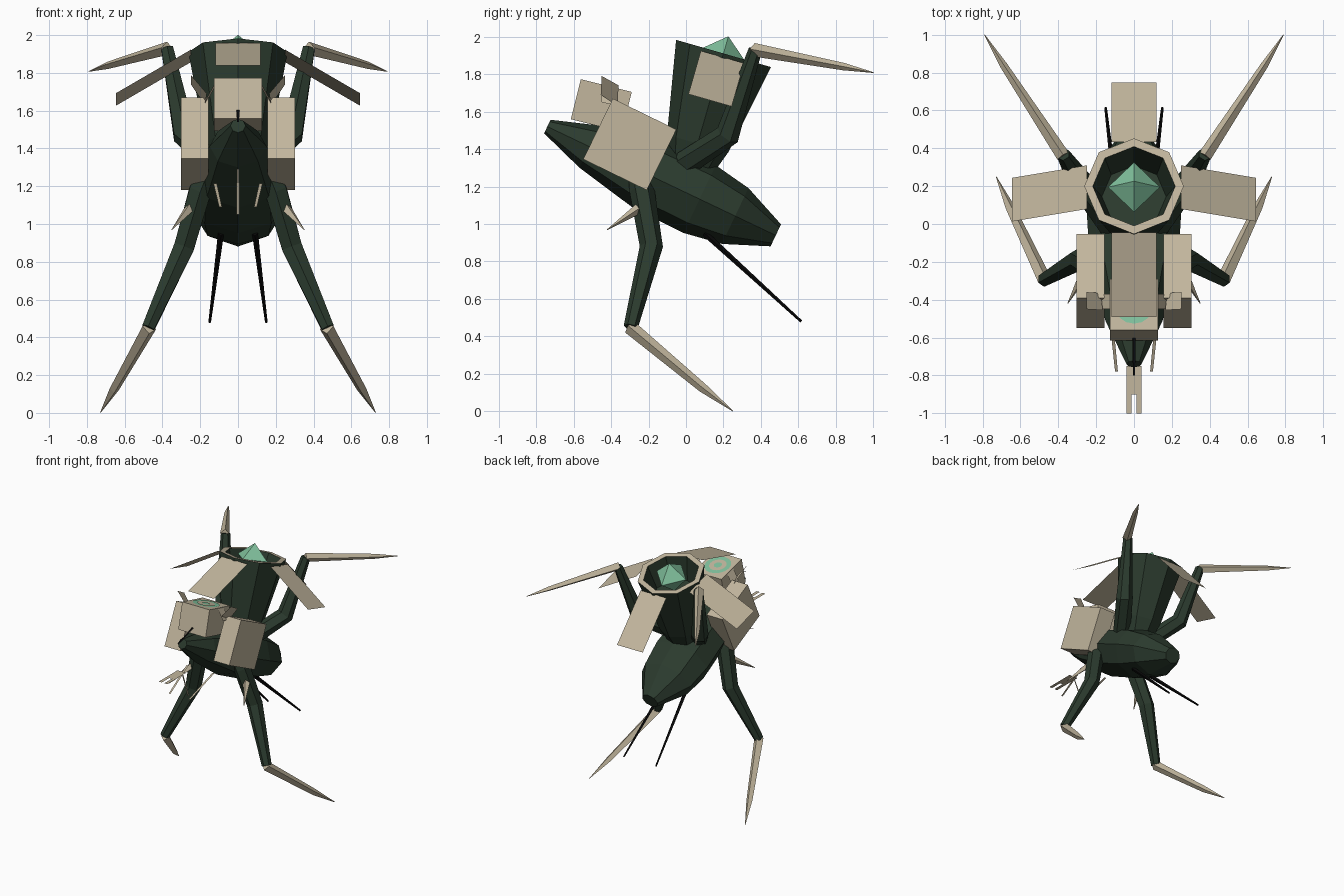
import bpy, bmesh, math
from mathutils import Vector, Matrix

if "Cube" in bpy.data.objects:
    bpy.data.objects.remove(bpy.data.objects["Cube"])


def material(name, rgb):
    m = bpy.data.materials.new(name)
    m.diffuse_color = (*rgb, 1)
    m.use_nodes = True
    m.node_tree.nodes["Principled BSDF"].inputs["Base Color"].default_value = m.diffuse_color
    return m


DARK = material("dark green", (0.024, 0.043, 0.027))
BONE = material("bone beige", (0.54, 0.47, 0.34))
GLOW = material("pale green", (0.22, 0.54, 0.34))
BLACK = material("black", (0.003, 0.003, 0.003))


def finish(name, bm, *mats, matrix=None):
    if matrix:
        bm.transform(matrix)
    me = bpy.data.meshes.new(name)
    bm.to_mesh(me)
    bm.free()
    for m in mats:
        me.materials.append(m)
    ob = bpy.data.objects.new(name, me)
    bpy.context.collection.objects.link(ob)
    return ob


def tube(name, pts, radii, sides, mat, sx=1, wide=None):
    """Faceted tube through pts with one radius (and optional width factor) per point, capped."""
    pts = [Vector((p[0] * sx, p[1], p[2])) for p in pts]
    wide = wide or [1] * len(pts)
    bm = bmesh.new()
    rings = []
    for i, (p, r, w) in enumerate(zip(pts, radii, wide)):
        d = Vector()
        if i > 0:
            d += (p - pts[i - 1]).normalized()
        if i < len(pts) - 1:
            d += (pts[i + 1] - p).normalized()
        d.normalize()
        side = (Vector((1, 0, 0)) - d * d.x).normalized()
        up = side.cross(d)
        rings.append([bm.verts.new(p + r * (up * math.cos(a) + side * w * math.sin(a)))
                      for a in (2 * math.pi * k / sides for k in range(sides))])
    for a, b in zip(rings, rings[1:]):
        for k in range(sides):
            j = (k + 1) % sides
            bm.faces.new((a[k], a[j], b[j], b[k]))
    bm.faces.new(rings[0])
    bm.faces.new(rings[-1])
    bmesh.ops.recalc_face_normals(bm, faces=bm.faces)
    return finish(name, bm, mat)


def sheet(name, corners, mat, sx=1, matrix=None):
    """Single flat panel."""
    bm = bmesh.new()
    bm.faces.new([bm.verts.new((x * sx, y, z)) for x, y, z in corners])
    return finish(name, bm, mat, matrix=matrix)


def box(name, size, centre, tilt, mat):
    bm = bmesh.new()
    bmesh.ops.create_cube(bm, size=1)
    return finish(name, bm, mat, matrix=Matrix.Translation(centre)
                  @ Matrix.Rotation(math.radians(tilt), 4, 'X') @ Matrix.Diagonal((*size, 1)))


# Hull: eight-sided spindle along a sloping axis, broader than deep
def on_axis(t):
    return (0, -0.74 + 0.903 * t, 1.52 - 0.43 * t)


stations = [(0, .04, 1), (.25, .125, 1.2), (.6, .195, 1.2), (.9, .2, 1.25), (1.11, .165, 1.38), (1.35, .065, 1.1)]
tube("hull", [on_axis(s[0]) for s in stations], [s[1] for s in stations], 8, DARK,
     wide=[s[2] for s in stations])

# Tower: hollow octagonal cup, tilted back, with a bone rim
TOWER = Matrix.Translation((0, 0.2, 1.91)) @ Matrix.Rotation(math.radians(-16), 4, 'X')
profile = [(.12, -.64), (.17, -.5), (.263, 0), (.218, 0), (.17, -.2)]
bm = bmesh.new()
rings = [[bm.verts.new((r * math.cos(k * math.pi / 4), r * math.sin(k * math.pi / 4), z))
          for k in range(8)] for r, z in profile]
for i, (a, b) in enumerate(zip(rings, rings[1:])):
    for k in range(8):
        j = (k + 1) % 8
        f = bm.faces.new((a[k], a[j], b[j], b[k]))
        f.material_index = 1 if i == 2 else 0
bm.faces.new(rings[0][::-1])
bm.faces.new(rings[-1])
bmesh.ops.recalc_face_normals(bm, faces=bm.faces)
finish("tower", bm, DARK, BONE, matrix=TOWER)

# Crystal in the cup
bm = bmesh.new()
for z in (.095, -.17):
    bmesh.ops.create_cone(bm, segments=4, radius1=.137, radius2=0, depth=abs(z + .02),
                          matrix=Matrix.Translation((0, 0, (z - .02) / 2))
                          @ Matrix.Rotation(0 if z > 0 else math.pi, 4, 'X'))
finish("crystal", bm, GLOW, matrix=TOWER)

# Four flaps hanging out from the rim
for k, side in enumerate(("right", "back", "left", "front")):
    sheet(side + "_flap", [(.248, -.12, -.02), (.248, .12, -.02), (.645, .12, -.26), (.645, -.12, -.26)],
          BONE, matrix=TOWER @ Matrix.Rotation(k * math.pi / 2, 4, 'Z'))

# Front box with a green ring and dot on its lid
HEAD, TILT = (0, -.452, 1.632), -14
box("front_box", (.255, .28, .22), HEAD, TILT, BONE)
LID = (Matrix.Translation(HEAD) @ Matrix.Rotation(math.radians(TILT), 4, 'X')
       @ Matrix.Translation((0, 0, .113)))
bm = bmesh.new()
ring = [[bm.verts.new((r * math.cos(k * math.pi / 8), r * math.sin(k * math.pi / 8), 0))
         for k in range(16)] for r in (.105, .068, .032)]
for k in range(16):
    j = (k + 1) % 16
    bm.faces.new((ring[0][k], ring[0][j], ring[1][j], ring[1][k]))
bm.faces.new(ring[2])
finish("lid_ring", bm, GLOW, matrix=LID)

# Black feeler above the nose, and mouth strips below it
sheet("nose_feeler", [(-.008, -.57, 1.615), (.008, -.57, 1.615), (.006, -.8, 1.54), (-.006, -.8, 1.54)], BLACK)
sheet("mouth_plate", [(-.04, -.75, 1.29), (.04, -.75, 1.29), (.04, -1, 1.29), (.012, -1, 1.29),
                      (.012, -.9, 1.29), (-.012, -.9, 1.29), (-.012, -1, 1.29), (-.04, -1, 1.29)], BONE)
sheet("mouth_strip", [(-.006, -.75, 1.29), (.006, -.75, 1.29), (.008, -.66, 1.05), (-.008, -.66, 1.05)], BONE)

for sx, side in ((1, "right"), (-1, "left")):
    # Shoulder pods and ear fins
    box(side + "_pod", (.147, .377, .36), (sx * .229, -.3, 1.425), -26, BONE)
    sheet(side + "_ear", [(.165, -.455, 1.69), (.25, -.45, 1.79), (.25, -.36, 1.74), (.175, -.365, 1.63)],
          BONE, sx)
    sheet(side + "_inner_ear", [(.125, -.45, 1.74), (.175, -.45, 1.65), (.175, -.37, 1.63), (.125, -.37, 1.72)],
          BONE, sx)
    sheet(side + "_mouth_blade", [(.112, -.5, 1.215), (.13, -.5, 1.215), (.1, -.78, 1.09), (.085, -.78, 1.09)],
          BONE, sx)

    # Front leg, blade foot and thorn
    tube(side + "_leg", [(.15, -.25, 1.3), (.2, -.235, 1.18), (.285, -.185, .88), (.475, -.295, .45)],
         [.06, .067, .062, .038], 6, DARK, sx)
    tube(side + "_foot", [(.47, -.30, .45), (.655, .09, .125), (.728, .25, .002)],
         [.038, .025, .002], 4, BONE, sx)
    tube(side + "_thorn", [(.25, -.24, 1.09), (.35, -.42, .97)], [.03, .002], 4, BONE, sx)

    # Raised arm and its blade
    tube(side + "_arm", [(.12, -.01, 1.32), (.285, .222, 1.475), (.375, .37, 1.93)],
         [.068, .066, .036], 6, DARK, sx)
    tube(side + "_arm_blade", [(.375, .36, 1.93), (.69, .84, 1.84), (.79, 1, 1.808)],
         [.036, .02, .002], 4, BONE, sx)

    # Rear black spike
    tube(side + "_spike", [(.09, .1, .95), (.15, .615, .48)], [.016, .007], 4, BLACK, sx)
